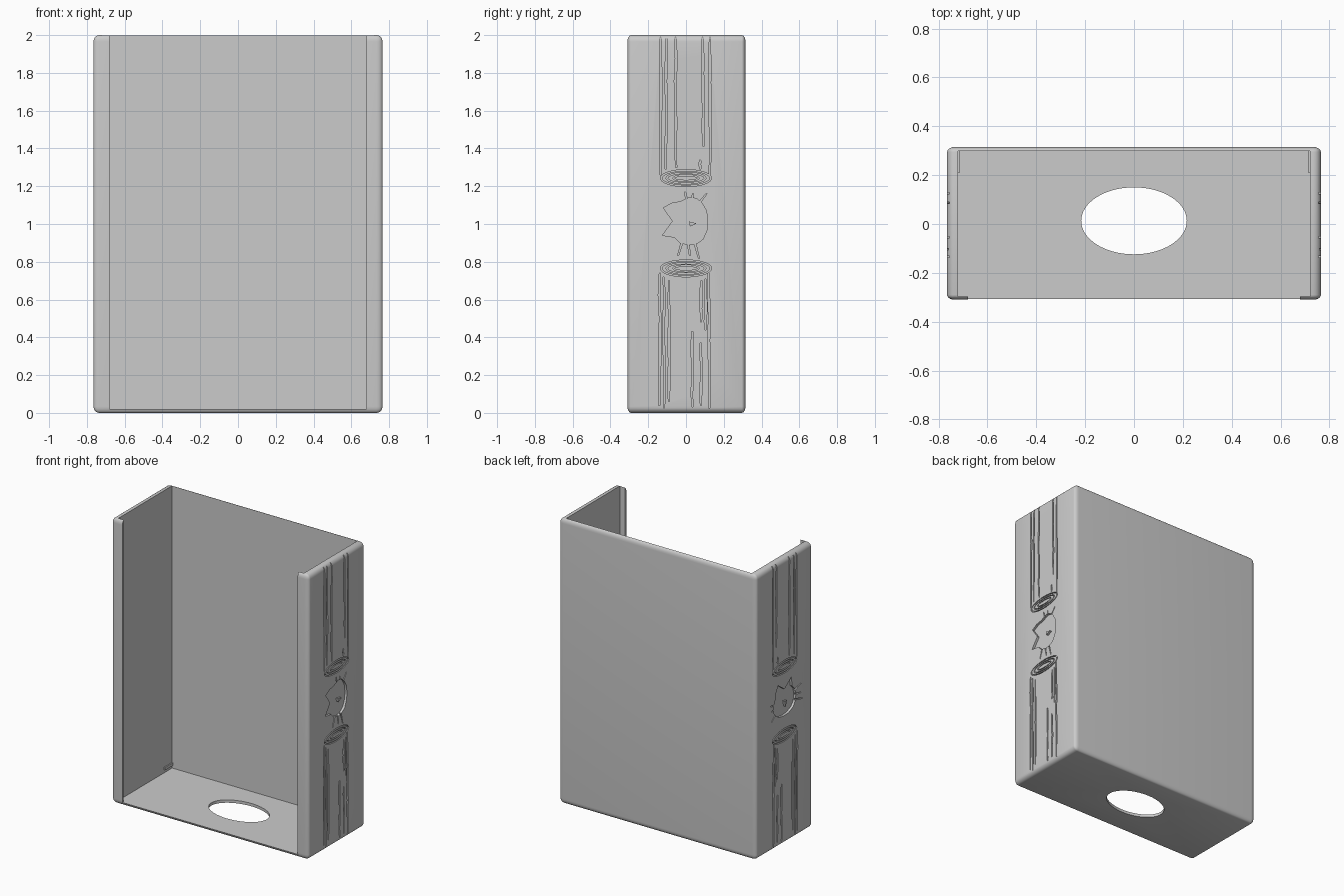
import bpy, bmesh, math, random
from mathutils import Vector

if "Cube" in bpy.data.objects:
    bpy.data.objects.remove(bpy.data.objects["Cube"])

random.seed(4)
FACE = 0.765          # half width, outer face of the side walls
grey = bpy.data.materials.new("matte_grey")
grey.diffuse_color = (0.6, 0.6, 0.6, 1)
grey.use_nodes = True
grey.node_tree.nodes["Principled BSDF"].inputs["Base Color"].default_value = grey.diffuse_color


def finish(name, bm):
    bmesh.ops.recalc_face_normals(bm, faces=bm.faces)
    mesh = bpy.data.meshes.new(name)
    bm.to_mesh(mesh)
    bm.free()
    ob = bpy.data.objects.new(name, mesh)
    bpy.context.collection.objects.link(ob)
    mesh.materials.append(grey)
    return ob


def box(name, lo, hi):
    bm = bmesh.new()
    bmesh.ops.create_cube(bm, size=1)
    for v in bm.verts:
        v.co = Vector([l + (h - l) * (c + 0.5) for l, h, c in zip(lo, hi, v.co)])
    return finish(name, bm)


def cut(target, cutter, self_overlap=False):
    mod = target.modifiers.new("cut", 'BOOLEAN')
    mod.operation = 'DIFFERENCE'
    mod.solver = 'EXACT'
    mod.use_self = self_overlap
    mod.object = cutter
    bpy.context.view_layer.objects.active = target
    bpy.ops.object.modifier_apply(modifier=mod.name)
    bpy.data.objects.remove(cutter)


def prism(bm, pts, x0, x1):
    """Extrude a (y, z) outline from x0 to x1."""
    a = [bm.verts.new((x0, y, z)) for y, z in pts]
    b = [bm.verts.new((x1, y, z)) for y, z in pts]
    bm.faces.new(a)
    bm.faces.new(b[::-1])
    for i in range(len(pts)):
        j = (i + 1) % len(pts)
        bm.faces.new((a[i], b[i], b[j], a[j]))


def ring(bm, z, ry, rz, w, x0, x1, n=32):
    """Elliptical band with a rectangular section."""
    loops = []
    for x, d in ((x0, 0), (x1, 0), (x1, w), (x0, w)):
        loops.append([bm.verts.new((x, (ry - d) * math.cos(t), z + (rz - d * 0.7) * math.sin(t)))
                      for t in [2 * math.pi * i / n for i in range(n)]])
    for k in range(4):
        p, q = loops[k], loops[(k + 1) % 4]
        for i in range(n):
            j = (i + 1) % n
            bm.faces.new((p[i], p[j], q[j], q[i]))


def bark_line(y, z0, z1):
    """Slightly wavy upright groove with tapered ends."""
    left, right = [], []
    for i in range(7):
        z = z0 + (z1 - z0) * i / 6
        yy = y + random.uniform(-0.003, 0.003)
        w = 0.003 if i in (0, 6) else random.uniform(0.004, 0.006)
        left.append((yy - w, z))
        right.append((yy + w, z))
    return left + right[::-1]


def whisker(a, b, w=0.005):
    a, b = Vector(a), Vector(b)
    n = Vector((a.y - b.y, b.x - a.x)).normalized() * w
    return [tuple(a + n), tuple(b + n * 0.5), tuple(b - n * 0.5), tuple(a - n)]


# Case shell: rounded block
bm = bmesh.new()
bmesh.ops.create_cube(bm, size=1)
bmesh.ops.scale(bm, vec=(1.53 / 1.6, 0.625, 2 / 1.7), verts=bm.verts)
bmesh.ops.bevel(bm, geom=bm.edges[:], offset=0.02, segments=5, profile=0.5, affect='EDGES')
bmesh.ops.scale(bm, vec=(1.6, 1, 1.7), verts=bm.verts)
bmesh.ops.translate(bm, vec=(0, 0.0025, 1), verts=bm.verts)
case = finish("case_shell", bm)

# Hollow inside, open front between the lips, oval hole in the floor
cut(case, box("cavity", (-0.72, -0.296, 0.02), (0.72, 0.298, 2.5)))
cut(case, box("front_opening", (-0.68, -0.5, 0.02), (0.68, 0, 2.5)))
bm = bmesh.new()
bmesh.ops.create_cone(bm, cap_ends=True, segments=64, radius1=1, radius2=1, depth=0.4)
bmesh.ops.scale(bm, vec=(0.216, 0.137, 1), verts=bm.verts)
bmesh.ops.translate(bm, vec=(0, 0.013, 0), verts=bm.verts)
cut(case, finish("floor_hole", bm))

# Engraved side art: log grooves as (y, z start, z end)
GROOVES = [(-0.133, 1.26, 1.99), (-0.105, 1.29, 1.985), (-0.054, 1.30, 1.99),
           (0.09, 1.41, 1.99), (0.128, 1.26, 1.99), (0.075, 1.29, 1.34),
           (-0.14, 0.04, 0.74), (-0.116, 0.025, 0.72), (-0.088, 0.06, 0.70),
           (0.033, 0.03, 0.43), (0.08, 0.04, 0.37), (0.08, 0.48, 0.70),
           (0.103, 0.44, 0.71), (0.122, 0.025, 0.74)]
lines = [bark_line(*g) for g in GROOVES]
HEAD = [(-.12, 1.085), (-.075, 1.11), (-.03, 1.118), (.02, 1.14), (.055, 1.135), (.085, 1.11),
        (.108, 1.07), (.115, 1.02), (.112, .97), (.09, .92), (.06, .898), (.02, .89),
        (-.03, .90), (-.06, .93), (-.125, .94), (-.07, 1.015)]
NOSE = [(.016, 1.013), (.021, .987), (.058, 1.003)]
WHISKERS = [((.005, 1.12), (-.005, 1.17)), ((.032, 1.12), (.037, 1.162)),
            ((.06, 1.10), (.11, 1.162)), ((-.02, .905), (-.042, .833)),
            ((.01, .905), (.021, .833)), ((.045, .905), (.069, .817))]


def upright(pts):
    """Quarter turn so the ears point up."""
    return [(z - 1.015, 1.015 - y) for y, z in pts]


for side, name, place in ((1, "right", list), (-1, "left", upright)):
    outer, groove, deep = side * 0.8, side * (FACE - 0.012), side * (FACE - 0.016)
    bm = bmesh.new()
    for pts in lines:
        prism(bm, pts, groove, outer)
    for z in (1.243, 0.765):
        for ry, rz in ((0.136, 0.045), (0.106, 0.031), (0.07, 0.018)):
            ring(bm, z, ry, rz, 0.009, groove, outer)
    for a, b in WHISKERS:
        prism(bm, place(whisker(a, b)), groove, outer)
    prism(bm, place(HEAD), deep, outer)
    cut(case, finish("engraving", bm), True)
    # Raised nose inside the recessed head
    bm = bmesh.new()
    prism(bm, place(NOSE), side * (FACE - 0.02), side * FACE)
    finish(name + "_nose", bm)
    # Small retaining rib low in the back corner
    xs = sorted((side * 0.712, side * 0.73))
    box(name + "_rib", (xs[0], 0.21, 0.04), (xs[1], 0.30, 0.06))

# Smooth the rounded edges only
bpy.ops.object.select_all(action='DESELECT')
case.select_set(True)
bpy.context.view_layer.objects.active = case
bpy.ops.object.shade_smooth_by_angle(angle=math.radians(30))
